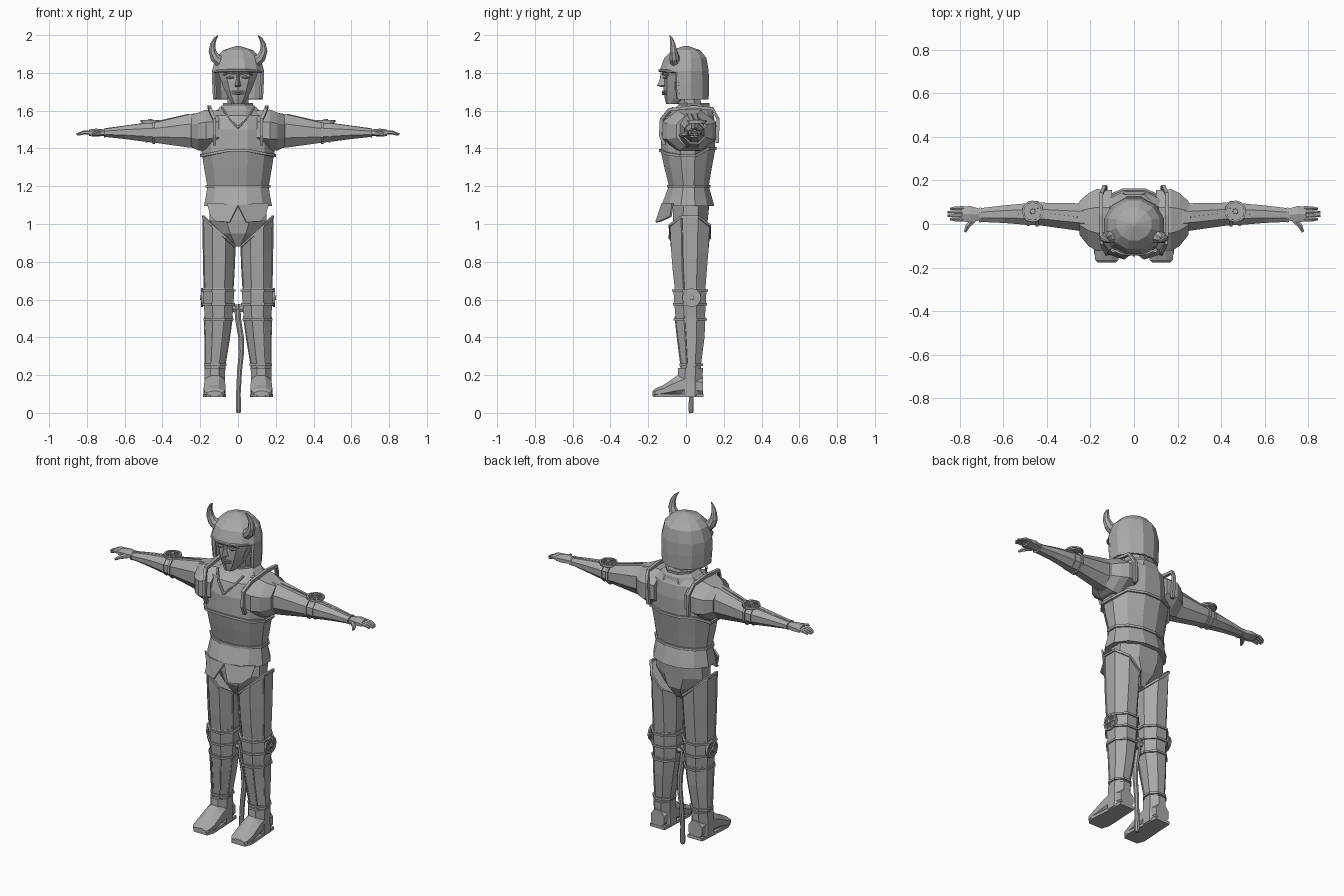
import bpy, bmesh, math
from mathutils import Vector as V

steel = bpy.data.materials.new("steel_grey")
steel.diffuse_color = (0.4, 0.4, 0.4, 1)


def ring(axis, t, a0, a1, b0, b1, n=8):
    """Flat-sided n-gon filling the box a0..a1, b0..b1 at height t on an axis."""
    out = []
    for k in range(n):
        w = (k + 0.5) * 2 * math.pi / n
        c, s = math.cos(w) / math.cos(math.pi / n), math.sin(w)
        s /= math.cos(math.pi / n) if n % 4 == 0 else 1
        a = (a0 + a1) / 2 + (a1 - a0) / 2 * c
        b = (b0 + b1) / 2 + (b1 - b0) / 2 * s
        a, b = min(max(a, a0), a1), min(max(b, b0), b1)
        out.append(V({'x': (t, a, b), 'y': (a, t, b), 'z': (a, b, t)}[axis]))
    return out


def loft(axis, rows, n=8):
    return [ring(axis, *r, n=n) for r in rows]


def tube(pts, rad, ref=(0, 1, 0), n=6):
    """Rings along a path; rad is one radius or one per point."""
    pts = [V(p) for p in pts]
    rad = rad if isinstance(rad, (list, tuple)) else [rad] * len(pts)
    out = []
    for i, p in enumerate(pts):
        d = pts[min(i + 1, len(pts) - 1)] - pts[max(i - 1, 0)]
        u = d.cross(V(ref)).normalized()
        v = d.cross(u).normalized()
        out.append([p + rad[i] * (math.cos(w) * u + math.sin(w) * v)
                    for w in [(k + .5) * 2 * math.pi / n for k in range(n)]])
    return out


def hoop(r, rad, ref=(0, 0, 1)):
    return tube(r + r[:2], rad, ref, 4)


def build(name, strips, mirror=False, caps=True, drop=None, thick=0):
    bm = bmesh.new()
    for rings in strips:
        vs = [[bm.verts.new(p) for p in r] for r in rings]
        for a, b in zip(vs, vs[1:]):
            for k in range(len(a)):
                j = (k + 1) % len(a)
                bm.faces.new((a[k], a[j], b[j], b[k]))
        if caps:
            bm.faces.new(vs[0])
            if len(vs) > 1:
                bm.faces.new(vs[-1])
    if drop:
        bmesh.ops.delete(bm, geom=[f for f in bm.faces if drop(f.calc_center_median())], context='FACES')
    bmesh.ops.recalc_face_normals(bm, faces=bm.faces)
    me = bpy.data.meshes.new(name)
    bm.to_mesh(me)
    bm.free()
    me.materials.append(steel)
    ob = bpy.data.objects.new(name, me)
    bpy.context.collection.objects.link(ob)
    if thick:
        m = ob.modifiers.new("thickness", 'SOLIDIFY')
        m.thickness = thick
    if mirror:
        ob.modifiers.new("mirror", 'MIRROR')
    return ob


def rosette(name, c, u, v, r=.045):
    """Spoked disc lying in the plane of u and v."""
    c, u, v = V(c), V(u), V(v)
    w = u.cross(v)
    at = lambda a, q: c + q * (math.cos(a) * u + math.sin(a) * v)
    circ = lambda q, h: [at(k * math.pi / 6, q) + h * w for k in range(12)]
    parts = [hoop(circ(r, 0), .007, w), [circ(r, -.012), circ(r, -.002)],
             [circ(.014, -.01), circ(.012, .012)]]
    for k in range(4):
        a = k * math.pi / 4
        parts.append(tube([at(a, r), at(a + math.pi, r)], .006, w, 4))
    build(name, parts, True)


# Breastplate, with chest band and belt
build("breastplate", [loft('z', [(1.20, -.163, .163, -.09, .12), (1.30, -.18, .18, -.115, .137),
      (1.385, -.193, .193, -.133, .153), (1.50, -.19, .19, -.13, .155),
      (1.575, -.165, .165, -.105, .148), (1.61, -.10, .10, -.055, .13)], 12)])
chest = ring('z', 1.385, -.195, .195, -.135, .155, 12)
for p in chest:
    p.z += .015 - .2 * abs(p.x) * (p.y < .05)
build("chest_band", [hoop(chest, .010)])
build("belt", [hoop(ring('z', 1.20, -.166, .166, -.093, .123, 12), .010)])
build("neck_opening_trim", [tube([(.085, -.07, 1.615), (.05, -.11, 1.565), (0, -.132, 1.51)], .007)], True)

# Skirt and hanging front plates
build("armour_skirt", [loft('z', [(1.21, -.160, .160, -.088, .118), (1.15, -.17, .17, -.11, .135),
                                  (1.095, -.18, .18, -.13, .15)], 12)])
build("front_skirt_plate", [[[V(p) for p in ((0, -.130, 1.10), (.10, -.130, 1.11), (.165, -.075, 1.11),
      (.145, -.085, 1.04), (.12, -.14, 1.015), (.045, -.163, 1.01))]]], True, thick=.01)
build("pelvis", [loft('z', [(1.12, -.15, .15, -.07, .125), (1.02, -.15, .15, -.07, .115),
                            (.95, -.10, .10, -.06, .11), (.88, -.025, .025, -.02, .07)])])

# Collar and neck
build("collar", [loft('z', [(1.58, -.13, .13, -.08, .14), (1.615, -.10, .10, -.055, .135),
                            (1.635, -.075, .075, -.035, .12)])])
build("collar_rim", [hoop(ring('z', 1.635, -.075, .075, -.035, .12), .008)])
build("neck", [loft('z', [(1.58, -.055, .055, -.03, .09), (1.70, -.055, .055, -.05, .07)])])

# Face with nose, eyes and lips
build("face", [loft('z', [(1.635, -.028, .028, -.105, -.04), (1.665, -.05, .05, -.113, .02),
      (1.71, -.072, .072, -.118, .05), (1.76, -.09, .09, -.118, .06),
      (1.785, -.10, .10, -.112, .06), (1.83, -.11, .11, -.12, .06)], 10)])
build("nose", [[[V((x, y, z)) for x, y in ((-w, -.10), (0, f), (w, -.10))]
      for z, w, f in ((1.725, .018, -.128), (1.732, .022, -.153), (1.77, .013, -.137), (1.82, .014, -.135))]])
build("eye", [tube([(.02, -.112, 1.775), (.04, -.114, 1.777), (.062, -.10, 1.775)], [.004, .010, .004])], True)
build("eyebrow", [tube([(.015, -.122, 1.795), (.045, -.118, 1.80), (.075, -.095, 1.79)], .006)], True)
for z in (1.688, 1.700):
    build("lip", [tube([(-.032, -.106, z), (0, -.122, z), (.032, -.106, z)], [.003, .007, .003])])

# Helmet: closed dome, open at the face
build("helmet", [loft('z', [(1.66, -.132, .132, -.135, .12), (1.74, -.136, .136, -.138, .122),
      (1.81, -.138, .138, -.14, .12), (1.88, -.118, .118, -.115, .108),
      (1.92, -.08, .08, -.075, .075), (1.943, -.008, .008, -.01, .01)], 12)],
      drop=lambda c: c.z < 1.80 and (c.y < -.045 or c.z < 1.665), thick=.014)
build("brow_band", [tube([(.132, -.035, 1.806), (.10, -.10, 1.81), (.04, -.137, 1.812), (0, -.139, 1.812)],
                         .008, (0, 0, 1))], True)
build("cheek_edge", [tube([(.128, -.042, 1.805), (.126, -.045, 1.74), (.122, -.04, 1.665)], .012)], True)
build("horn", [tube([(.095, -.055, 1.86), (.122, -.062, 1.882), (.136, -.066, 1.915), (.134, -.07, 1.95),
                     (.122, -.077, 1.98), (.106, -.085, 1.998)],
                    [.032, .027, .021, .015, .009, .002], n=8)], True)

# Shoulders
build("shoulder_guard", [loft('x', [(.10, -.115, .155, 1.40, 1.60), (.17, -.125, .16, 1.385, 1.605),
                                    (.21, -.10, .14, 1.39, 1.59), (.25, -.05, .105, 1.41, 1.575)])], True)
build("shoulder_flange", [tube([(.125, -.115, 1.42), (.125, -.135, 1.47), (.125, -.13, 1.555),
      (.148, -.09, 1.605), (.152, .04, 1.62), (.15, .14, 1.61), (.135, .17, 1.555), (.13, .165, 1.43)],
      .012, (1, 0, 0), 4)], True)

# Arms, bands and elbow discs
build("arm", [loft('x', [(.20, -.04, .10, 1.40, 1.59), (.26, -.03, .095, 1.405, 1.58),
      (.44, -.005, .098, 1.43, 1.537), (.48, -.005, .096, 1.434, 1.535),
      (.60, .005, .085, 1.45, 1.52), (.71, .01, .072, 1.462, 1.503)])], True)
for x, r in ((.445, .009), (.485, .007), (.705, .006)):
    k = (x - .445) / .26
    build("arm_band", [hoop(ring('x', x, -.006 + k * .016, .1 - k * .028, 1.43 + k * .033, 1.538 - k * .036),
                            r, (1, 0, 0))], True)
build("arm_seam", [tube([(.26, .03, 1.58), (.44, .05, 1.539), (.70, .045, 1.504)], .005, n=4)], True)
rosette("elbow_disc", (.465, .058, 1.545), (1, 0, 0), (0, 1, 0))

# Hands
build("palm", [loft('x', [(.70, .018, .068, 1.467, 1.50), (.75, .008, .082, 1.463, 1.505),
                          (.79, .012, .08, 1.466, 1.50)], 6)], True)
fingers = [tube([(.78, .019 + i * .018, 1.485), (.815, .020 + i * .0175, 1.485),
                 (.842 + .012 * (i in (1, 2)), .022 + i * .016, 1.474)], [.010, .010, .006], (0, 0, 1))
           for i in range(4)]
build("fingers", fingers, True)
build("thumb", [tube([(.735, .02, 1.48), (.762, -.008, 1.476), (.775, -.036, 1.47)],
                     [.015, .012, .007], (0, 0, 1))], True)

# Legs: thigh with slanted top, knee, greave, boot
thigh = loft('z', [(.62, .03, .178, -.055, .10), (.75, .022, .18, -.07, .11),
                   (.85, .018, .182, -.078, .118), (1.0, .018, .185, -.085, .125)])
for p in thigh[-1]:
    p.z = .88 + (p.x - .018) * .95
build("thigh_guard", [thigh], True)
build("thigh_rim", [hoop(thigh[-1], .009)], True)
build("thigh_ridge", [tube([(p.x, p.y, p.z) for p in [r[k] for r in thigh]], .005) for k in (4, 7)], True)
build("knee_guard", [loft('z', [(.50, .03, .175, -.055, .10), (.58, .024, .182, -.062, .105),
                                (.64, .02, .184, -.066, .108), (.66, .024, .18, -.06, .104)])], True)
for z, x0, x1, y0, y1 in ((.648, .018, .186, -.068, .11), (.575, .022, .185, -.064, .107),
                          (.495, .028, .178, -.06, .105), (.255, .066, .176, -.03, .085)):
    build("leg_band", [hoop(ring('z', z, x0, x1, y0, y1), .008)], True)
rosette("knee_disc", (.19, .03, .61), (0, 1, 0), (0, 0, 1))
greave = loft('z', [(.20, .073, .172, -.025, .08), (.26, .068, .174, -.027, .08),
                    (.40, .045, .175, -.045, .098), (.51, .03, .177, -.057, .103)])
build("greave", [greave], True)
build("greave_ridge", [tube([r[k] for r in greave], .004) for k in (4, 5, 6, 7)], True)
build("boot_shaft", [loft('z', [(.09, .068, .178, -.05, .088), (.17, .07, .176, -.045, .086),
                                (.237, .067, .177, -.042, .09)])], True)
build("boot_foot", [loft('y', [(.09, .08, .166, .085, .19), (.0, .07, .176, .085, .22),
      (-.05, .068, .178, .085, .195), (-.12, .066, .182, .085, .147),
      (-.165, .072, .178, .085, .128), (-.177, .085, .165, .09, .115)])], True)
build("boot_sole", [loft('y', [(.092, .075, .17, .083, .1), (-.13, .064, .184, .083, .1),
                               (-.175, .08, .168, .083, .1)], 4)], True)

# Hanging tail between the lower legs, with a cross bar on top
build("hanging_tail", [tube([(-.004, .03, .575), (0, .03, .50), (.016, .032, .40), (.018, .032, .32),
      (.008, .03, .22), (.002, .028, .10), (.003, .027, .015), (.003, .027, 0)],
      [.018, .017, .016, .015, .014, .013, .015, .011], n=8)])
build("tail_cross_bar", [tube([(-.035, .03, .55), (.035, .03, .55)], .018)])
